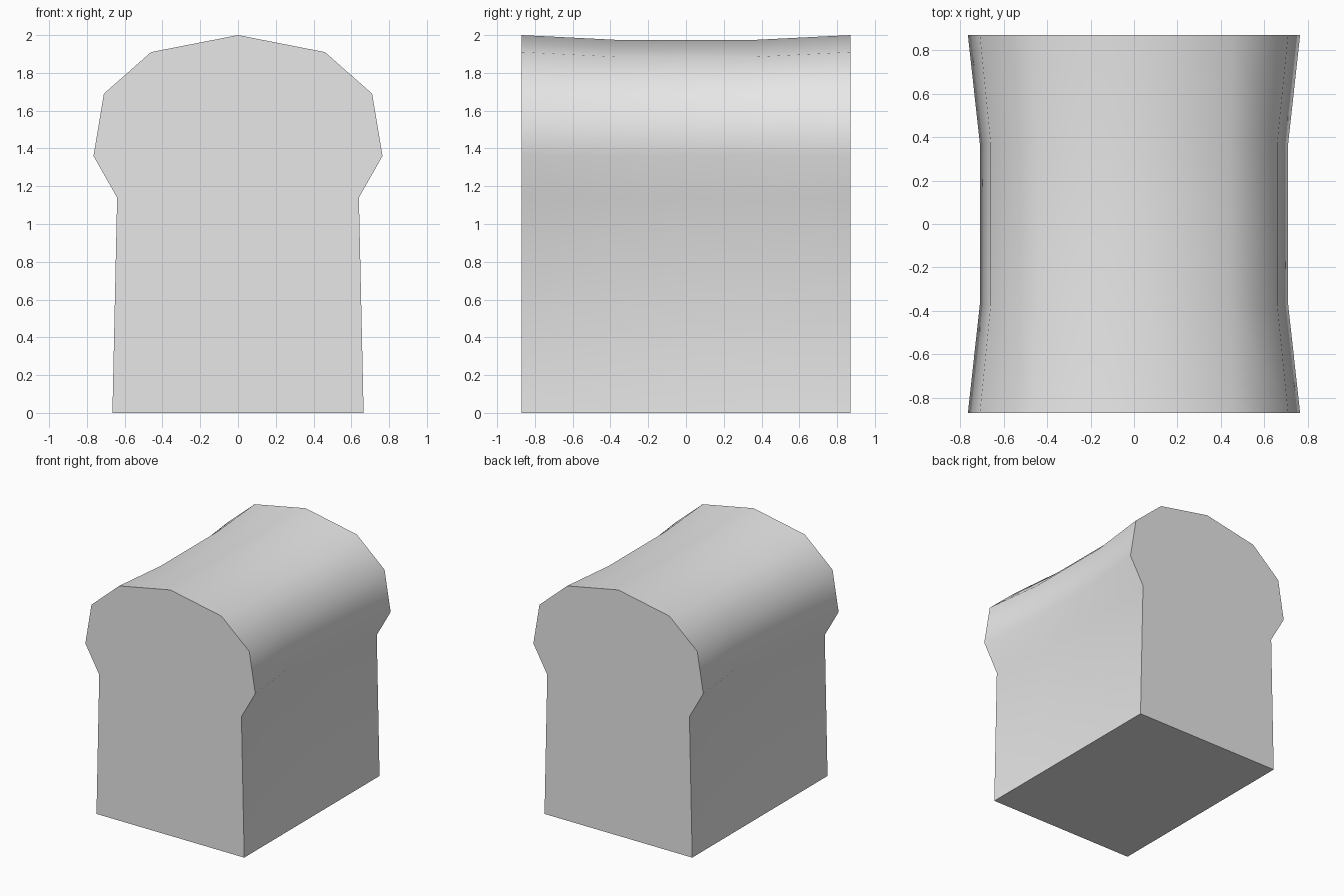
import bpy
import bmesh
import math

cube = bpy.data.objects.get("Cube")
if cube:
    bpy.data.objects.remove(cube, do_unlink=True)

# Half profiles (x, z) from base to crown: full ends and pinched middle
END = [(0.665, 0), (0.64, 1.14), (0.765, 1.36), (0.71, 1.69), (0.46, 1.91), (0, 2)]
MIDDLE = [(0.665, 0), (0.605, 1.14), (0.71, 1.36), (0.66, 1.68), (0.44, 1.885), (0, 1.975)]
SECTIONS = [(-0.87, END), (-0.37, MIDDLE), (0.37, MIDDLE), (0.87, END)]


def mirrored(half):
    return half + [(-x, z) for x, z in reversed(half[:-1])]


def make_material(name, color):
    mat = bpy.data.materials.new(name)
    mat.use_nodes = True
    mat.diffuse_color = color
    mat.node_tree.nodes["Principled BSDF"].inputs["Base Color"].default_value = color
    return mat


# Loaf: lofted cross-sections with flat end caps
bm = bmesh.new()
rings = [[bm.verts.new((x, y, z)) for x, z in mirrored(half)] for y, half in SECTIONS]
for a, b in zip(rings, rings[1:]):
    for i in range(len(a)):
        j = (i + 1) % len(a)
        bm.faces.new((a[i], a[j], b[j], b[i]))
bm.faces.new(rings[0])
bm.faces.new(rings[-1])
bmesh.ops.recalc_face_normals(bm, faces=bm.faces[:])

mesh = bpy.data.meshes.new("bread_loaf")
bm.to_mesh(mesh)
bm.free()
mesh.materials.append(make_material("light grey", (0.8, 0.8, 0.8, 1)))
loaf = bpy.data.objects.new("bread_loaf", mesh)
bpy.context.collection.objects.link(loaf)

# Smooth crust, sharp rims and base
bpy.ops.object.select_all(action="DESELECT")
loaf.select_set(True)
bpy.context.view_layer.objects.active = loaf
bpy.ops.object.shade_smooth_by_angle(angle=math.radians(60))
